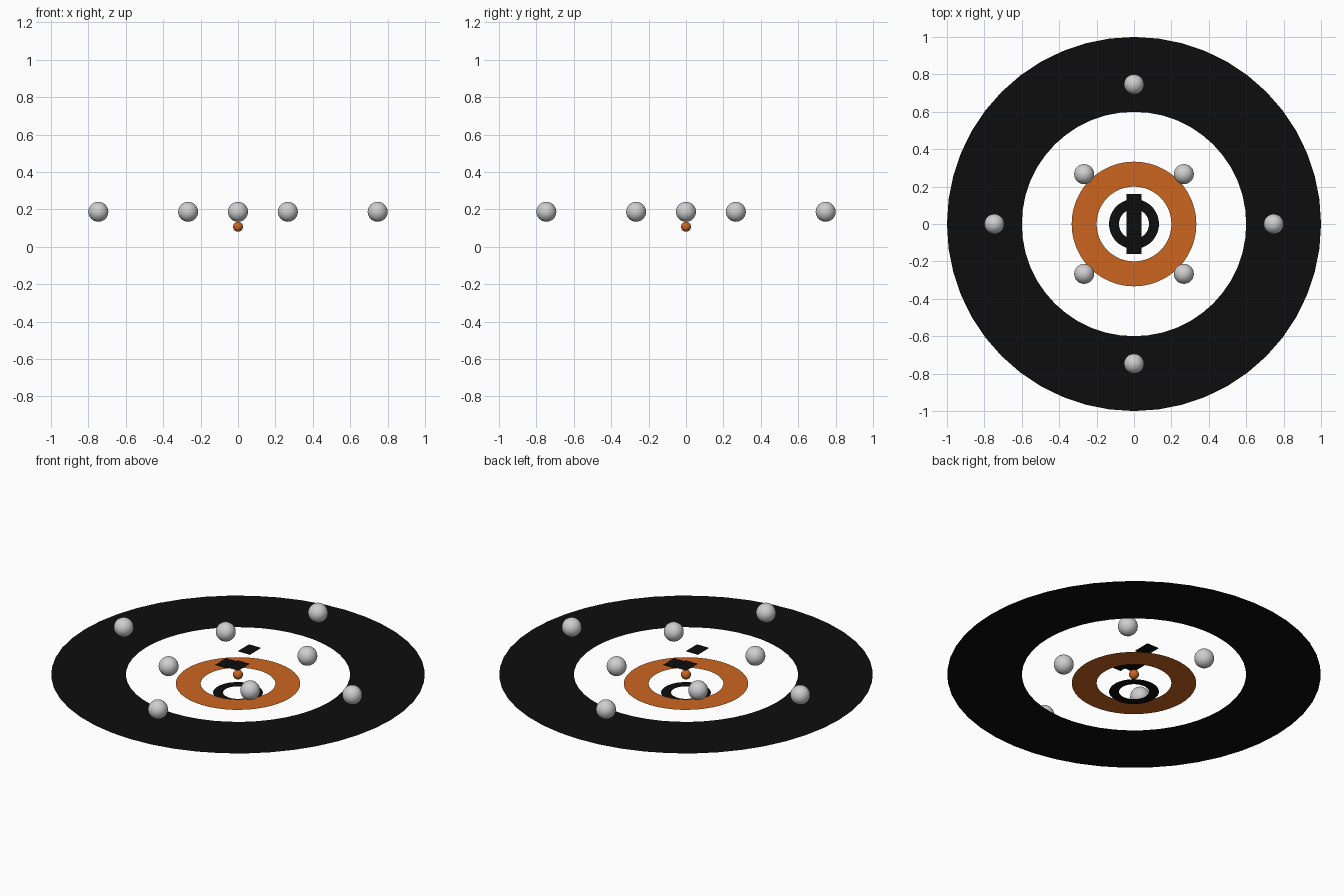
import bpy, bmesh, math

if "Cube" in bpy.data.objects:
    bpy.data.objects.remove(bpy.data.objects["Cube"])

U = 1 / 15  # design unit


def material(name, rgb):
    m = bpy.data.materials.new(name)
    m.diffuse_color = (*rgb, 1)
    m.use_nodes = True
    m.node_tree.nodes["Principled BSDF"].inputs["Base Color"].default_value = m.diffuse_color
    return m


black = material("black", (0.004, 0.004, 0.004))
orange = material("orange", (0.60, 0.13, 0.015))
silver = material("silver", (0.62, 0.62, 0.62))


def make(name, bm, mat):
    mesh = bpy.data.meshes.new(name)
    bm.to_mesh(mesh)
    bm.free()
    mesh.materials.append(mat)
    ob = bpy.data.objects.new(name, mesh)
    bpy.context.collection.objects.link(ob)
    return ob


def ring(name, inner, outer, z, mat, n=48):
    """Flat annulus facing up."""
    bm = bmesh.new()
    loops = []
    for r in (inner, outer):
        loops.append([bm.verts.new((r * math.cos(2 * math.pi * i / n),
                                    r * math.sin(2 * math.pi * i / n), z)) for i in range(n)])
    a, b = loops
    for i in range(n):
        j = (i + 1) % n
        bm.faces.new((a[i], b[i], b[j], a[j]))
    return make(name, bm, mat)


def ball(name, x, y, z, r, mat):
    bm = bmesh.new()
    bmesh.ops.create_uvsphere(bm, u_segments=32, v_segments=16, radius=r)
    bmesh.ops.translate(bm, verts=bm.verts, vec=(x, y, z))
    for f in bm.faces:
        f.smooth = True
    return make(name, bm, mat)


def plate(name, y, z, w, d, mat):
    """Flat rectangle facing up."""
    bm = bmesh.new()
    bm.faces.new([bm.verts.new((sx * w / 2, y + sy * d / 2, z))
                  for sx, sy in ((-1, -1), (1, -1), (1, 1), (-1, 1))])
    return make(name, bm, mat)


# Three stacked flat rings
ring("outer_ring", 9 * U, 15 * U, 1.6 * U, black)
ring("middle_ring", 3 * U, 5 * U, 0.8 * U, orange)
ring("inner_ring", 1.2 * U, 2 * U, 0, black)

# Core bead and the two circles of four balls
ball("core_bead", 0, 0, 1.6 * U, 0.4 * U, orange)
for k in range(4):
    a = k * math.pi / 2
    ball("outer_ball", 11.2 * U * math.cos(a), 11.2 * U * math.sin(a), 2.8 * U, 0.8 * U, silver)
    b = a + math.pi / 4
    r = 4 * U * math.sqrt(2)
    ball("inner_ball", r * math.cos(b), r * math.sin(b), 2.8 * U, 0.8 * U, silver)

# Floating plates above the core
plate("centre_plate", 0, 2.4 * U, 1.2 * U, 1.6 * U, black)
for s in (-1, 1):
    plate("side_plate", s * 1.6 * U, 3.2 * U, 1.2 * U, 1.6 * U, black)
